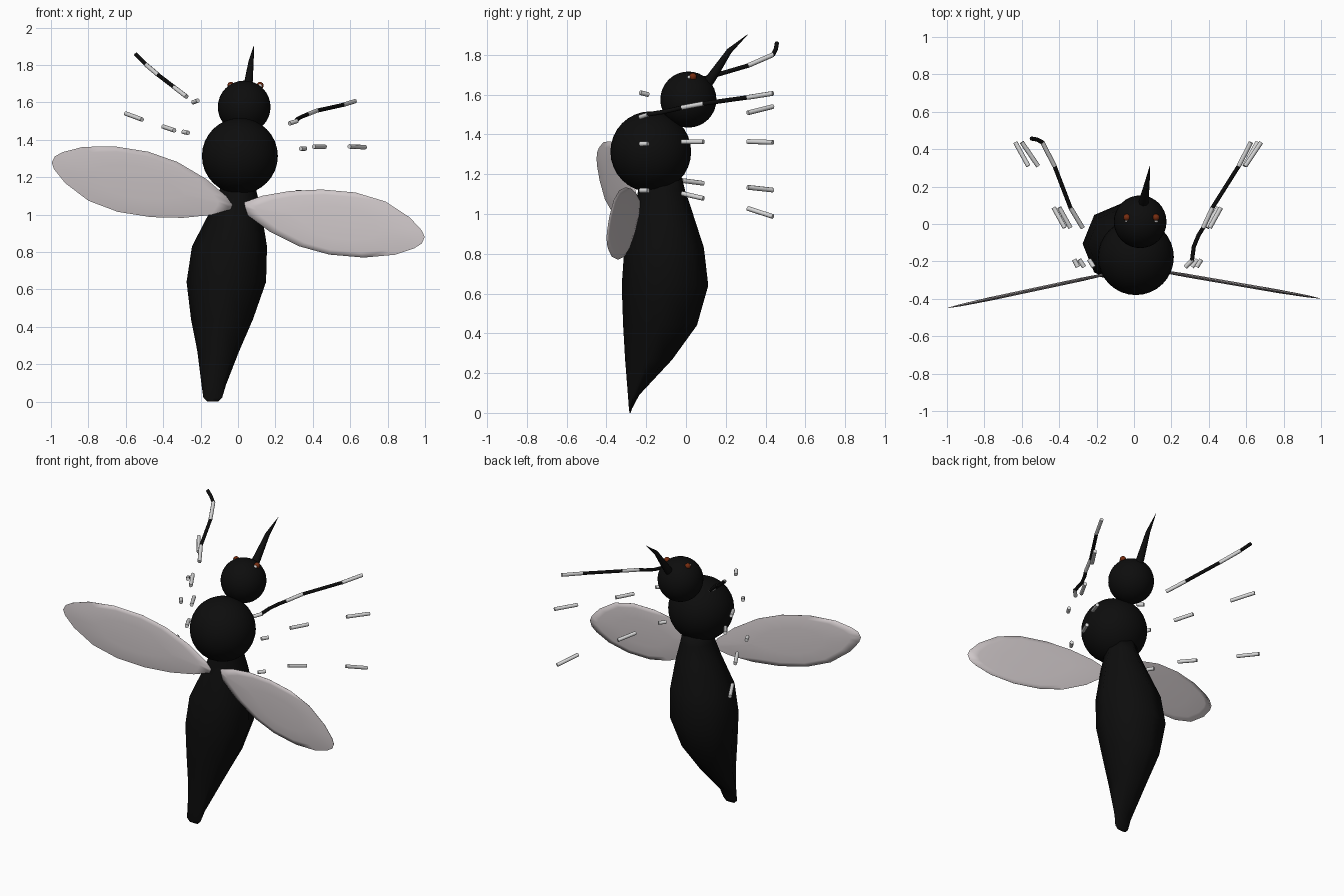
import bpy, bmesh, math
from mathutils import Vector, Matrix

cube = bpy.data.objects.get("Cube")
if cube:
    bpy.data.objects.remove(cube)


def material(name, r, g, b):
    m = bpy.data.materials.new(name)
    m.use_nodes = True
    m.diffuse_color = (r, g, b, 1)
    node = next(n for n in m.node_tree.nodes if n.type == "BSDF_PRINCIPLED")
    node.inputs["Base Color"].default_value = (r, g, b, 1)
    return m


BLACK = material("body black", 0.004, 0.004, 0.004)
WHITE = material("band white", 0.68, 0.68, 0.68)
WING = material("wing grey", 0.62, 0.57, 0.58)
EYE = material("eye rust", 0.18, 0.025, 0.005)


def finish(name, bm, mat, angle=60):
    bmesh.ops.recalc_face_normals(bm, faces=bm.faces)
    me = bpy.data.meshes.new(name)
    bm.to_mesh(me)
    bm.free()
    me.materials.append(mat)
    ob = bpy.data.objects.new(name, me)
    bpy.context.collection.objects.link(ob)
    bpy.ops.object.select_all(action="DESELECT")
    ob.select_set(True)
    bpy.context.view_layer.objects.active = ob
    bpy.ops.object.shade_smooth_by_angle(angle=math.radians(angle))
    return ob


def ball(name, centre, radius, mat, seg=32):
    bm = bmesh.new()
    bmesh.ops.create_uvsphere(bm, u_segments=seg, v_segments=seg // 2,
                              radius=radius, matrix=Matrix.Translation(centre))
    return finish(name, bm, mat)


def skin(bm, rings):
    """Bridge equal rings of points and cap both ends."""
    loops = [[bm.verts.new(p) for p in ring] for ring in rings]
    for a, b in zip(loops, loops[1:]):
        for i in range(len(a)):
            j = (i + 1) % len(a)
            bm.faces.new((a[i], a[j], b[j], b[i]))
    bm.faces.new(loops[0][::-1])
    bm.faces.new(loops[-1])


def tube(name, points, radii, mat, sides=8):
    pts = [Vector(p) for p in points]
    rings = []
    for i, (p, r) in enumerate(zip(pts, radii)):
        d = pts[min(i + 1, len(pts) - 1)] - pts[max(i - 1, 0)]
        q = d.to_track_quat("Z", "Y")
        rings.append([p + q @ Vector((r * math.cos(t), r * math.sin(t), 0))
                      for t in (math.tau * k / sides for k in range(sides))])
    bm = bmesh.new()
    skin(bm, rings)
    return finish(name, bm, mat)


# Head, thorax and eyes
ball("head", (0.033, 0.012, 1.575), 0.141, BLACK)
ball("thorax", (0.01, -0.177, 1.313), 0.203, BLACK)
for side, x in (("right", -0.038), ("left", 0.118)):
    ball(side + "_eye", (x, 0.035, 1.69), 0.019, EYE, 16)
    ball(side + "_eye_glint", (x, 0.018, 1.687), 0.011, WHITE, 12)

# Proboscis
tube("proboscis", [(0.045, 0.08, 1.62), (0.053, 0.128, 1.685), (0.07, 0.218, 1.82), (0.085, 0.31, 1.902)],
     [0.028, 0.025, 0.014, 0.001], BLACK)

# Abdomen: octagonal sections as height, x range, y range
sections = [
    (1.18, -0.09, 0.09, -0.235, -0.02), (1.12, -0.10, 0.10, -0.24, -0.005),
    (1.016, -0.15, 0.125, -0.262, 0.03), (0.83, -0.246, 0.155, -0.31, 0.09),
    (0.64, -0.275, 0.15, -0.323, 0.112), (0.44, -0.251, 0.08, -0.316, 0.055),
    (0.267, -0.217, 0.005, -0.306, -0.07), (0.09, -0.195, -0.064, -0.292, -0.235),
    (0.02, -0.185, -0.085, -0.287, -0.272), (0.0, -0.165, -0.105, -0.284, -0.278)]
bm = bmesh.new()
skin(bm, [[((a + b) / 2 + (b - a) / 2 * math.cos(k * math.pi / 4),
            (c + d) / 2 + (d - c) / 2 * math.sin(k * math.pi / 4), z)
           for k in range(8)] for z, a, b, c, d in sections])
finish("abdomen", bm, BLACK, 80)

# Wings: one leaf outline measured from its root, turned for the other side
leaf = [(0, 0.01), (0.11, 0.05), (0.26, 0.076), (0.43, 0.084), (0.61, 0.068), (0.77, 0.02),
        (0.90, -0.065), (0.965, -0.135), (0.98, -0.17), (0.965, -0.205), (0.925, -0.23),
        (0.82, -0.265), (0.655, -0.28), (0.47, -0.264), (0.31, -0.22), (0.15, -0.14),
        (0.035, -0.055), (0, -0.012)]


def wing(name, root, turn, slope):
    c, s = math.cos(turn), math.sin(turn)
    flat = [(x * c - z * s, x * s + z * c) for x, z in leaf]
    mx = sum(p[0] for p in flat) / len(flat)
    mz = sum(p[1] for p in flat) / len(flat)
    rings = []
    for scale, lift in ((0.5, -0.01), (0.85, -0.006), (1, -0.001),
                        (1, 0.001), (0.85, 0.006), (0.5, 0.01)):
        ring = []
        for x, z in flat:
            x, z = mx + (x - mx) * scale, mz + (z - mz) * scale
            ring.append((root[0] + x, root[1] - abs(x) * slope + lift, root[2] + z))
        rings.append(ring)
    bm = bmesh.new()
    skin(bm, rings)
    finish(name, bm, WING, 80)


wing("left_wing", (0.018, -0.23, 1.05), 0, 0.172)
wing("right_wing", (-0.03, -0.243, 1.04), math.radians(176), 0.213)


# Legs: pale bands given as start and end (x, z) at three fixed depths
DEPTHS = {"inner": (-0.23, -0.19), "middle": (-0.02, 0.088), "outer": (0.31, 0.437)}
legs = {
    "left_front_leg": ((0.275, 1.487, 0.315, 1.50), (0.37, 1.535, 0.42, 1.555), (0.56, 1.586, 0.625, 1.606)),
    "left_middle_leg": ((0.335, 1.352, 0.36, 1.353), (0.405, 1.363, 0.465, 1.363), (0.595, 1.364, 0.68, 1.36)),
    "left_hind_leg": ((0.31, 1.118, 0.34, 1.118), (0.39, 1.103, 0.45, 1.078), (0.59, 1.028, 0.66, 0.987)),
    "right_front_leg": ((-0.215, 1.61, -0.24, 1.60), (-0.275, 1.63, -0.34, 1.68), (-0.425, 1.745, -0.49, 1.80)),
    "right_middle_leg": ((-0.267, 1.437, -0.293, 1.442), (-0.34, 1.45, -0.40, 1.47), (-0.513, 1.508, -0.60, 1.54)),
    "right_hind_leg": ((-0.30, 1.18, -0.32, 1.178), (-0.37, 1.168, -0.43, 1.154), (-0.565, 1.134, -0.635, 1.12)),
}
for leg, bands in legs.items():
    for (part, (y0, y1)), (x0, z0, x1, z1) in zip(DEPTHS.items(), bands):
        tube(f"{leg}_{part}_band", [(x0, y0, z0), (x1, y1, z1)], [0.012] * 2, WHITE)

# Dark shafts joining the bands of the front legs
shafts = {
    "left_front_leg_base": [(0.31, -0.195, 1.50), (0.32, -0.12, 1.512), (0.345, -0.06, 1.525), (0.37, -0.02, 1.535)],
    "left_front_leg_shaft": [(0.42, 0.088, 1.555), (0.56, 0.31, 1.586)],
    "right_front_leg_shaft": [(-0.34, 0.088, 1.68), (-0.425, 0.31, 1.745)],
    "right_front_leg_tip": [(-0.49, 0.437, 1.80), (-0.52, 0.452, 1.83), (-0.55, 0.457, 1.86)],
}
for name, path in shafts.items():
    tube(name, path, [0.011] * len(path), BLACK)
